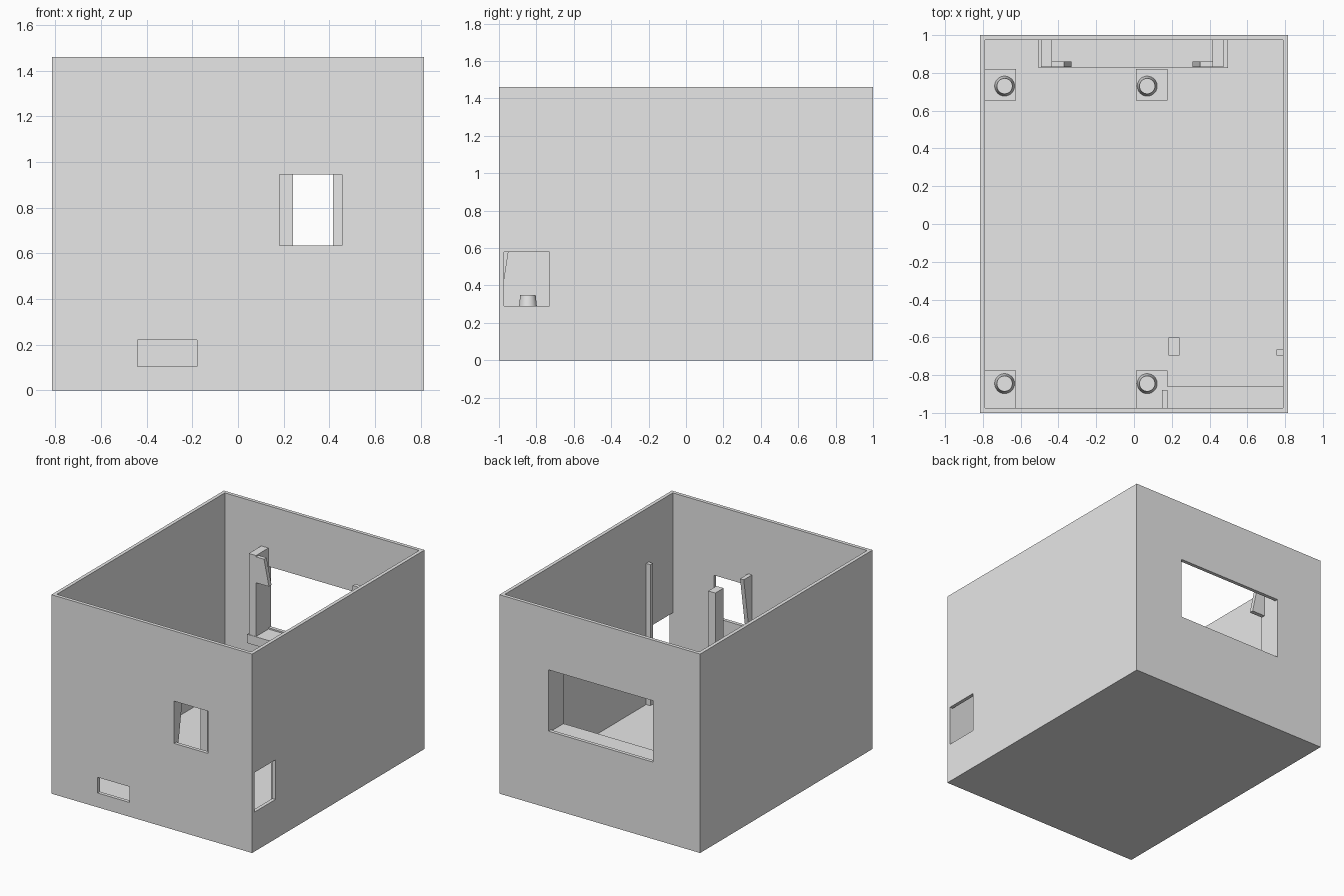
import bpy
import bmesh

cube = bpy.data.objects.get("Cube")
if cube:
    bpy.data.objects.remove(cube, do_unlink=True)

grey = bpy.data.materials.new("plain_grey")
grey.use_nodes = True
grey.diffuse_color = (0.8, 0.8, 0.8, 1)
grey.node_tree.nodes["Principled BSDF"].inputs["Base Color"].default_value = (0.8, 0.8, 0.8, 1)

HX, HY, HEIGHT = 0.815, 1.0, 1.46   # outer half sizes and height
WALL, FLOOR = 0.026, 0.025
IX, IY = HX - WALL, HY - WALL       # inner half sizes
PAD_TOP = 0.24


def finish(name, bm):
    bmesh.ops.recalc_face_normals(bm, faces=bm.faces)
    mesh = bpy.data.meshes.new(name)
    bm.to_mesh(mesh)
    bm.free()
    mesh.materials.append(grey)
    obj = bpy.data.objects.new(name, mesh)
    bpy.context.collection.objects.link(obj)
    return obj


def box(name, xs, ys, zs):
    bm = bmesh.new()
    bmesh.ops.create_cube(bm, size=1)
    for v in bm.verts:
        v.co = [r[0] if c < 0 else r[1] for c, r in zip(v.co, (xs, ys, zs))]
    return finish(name, bm)


def prism(name, points, step):
    """Extrude a flat outline of 3D points along step."""
    bm = bmesh.new()
    face = bm.faces.new([bm.verts.new(p) for p in points])
    new = bmesh.ops.extrude_face_region(bm, geom=[face])["geom"]
    bmesh.ops.translate(bm, vec=step, verts=[g for g in new if isinstance(g, bmesh.types.BMVert)])
    return finish(name, bm)


def cut(target, xs, ys, zs):
    cutter = box("cutter", xs, ys, zs)
    cutter.hide_render = True
    mod = target.modifiers.new("opening", 'BOOLEAN')
    mod.operation, mod.solver, mod.object = 'DIFFERENCE', 'EXACT', cutter
    bpy.context.view_layer.objects.active = target
    bpy.ops.object.modifier_apply(modifier=mod.name)
    bpy.data.objects.remove(cutter, do_unlink=True)


# Open-topped case with its wall openings
case = box("case_shell", (-HX, HX), (-HY, HY), (0, HEIGHT))
cut(case, (-IX, IX), (-IY, IY), (FLOOR, HEIGHT + 0.2))
front, back, side = (-1.1, -0.93), (0.93, 1.1), (0.75, 0.9)
cut(case, (0.182, 0.455), front, (0.635, 0.945))
cut(case, (-0.44, -0.18), front, (0.105, 0.22))
cut(case, (-0.434, 0.416), back, (0.565, 1.015))
cut(case, side, (-IY, -0.73), (0.29, 0.58))

# Four board mounts, each a square pad with a tapered peg
for row, y, ys in (("back", 0.73, (0.655, 0.82)), ("front", -0.845, (-IY, -0.775))):
    for col, x, xs in (("right", -0.685, (-IX, -0.625)), ("left", 0.07, (0.01, 0.177))):
        box(f"{row}_{col}_pad", xs, ys, (FLOOR, PAD_TOP))
        bm = bmesh.new()
        bmesh.ops.create_cone(bm, cap_ends=True, segments=32, radius1=0.053,
                              radius2=0.041, depth=0.35 - PAD_TOP)
        bmesh.ops.translate(bm, vec=(x, y, (PAD_TOP + 0.35) / 2), verts=bm.verts)
        peg = finish(f"{row}_{col}_peg", bm)
        bpy.context.view_layer.objects.active = peg
        peg.select_set(True)
        bpy.ops.object.shade_smooth_by_angle()
        peg.select_set(False)

# Low ledge and upright holders at the front
box("front_ledge", (0.177, IX), (-IY, -0.86), (FLOOR, PAD_TOP))
box("holder_post", (0.182, 0.24), (-0.695, -0.6), (FLOOR, 1.03))
box("wall_post", (0.755, IX), (-0.695, -0.665), (FLOOR, 1.06))
prism("holder_fin", [(0.147, -IY, 0.42), (0.147, -0.88, 1.03), (0.147, -IY, 1.03)], (0.03, 0, 0))

# Screen bracket around the back opening: shelf, side arms and clips
box("bracket_shelf", (-0.505, 0.497), (0.827, IY), (0.49, 0.555))
for name, sign in (("right", -1), ("left", 1)):
    inner = sign * 0.425 - 0.01
    outer = inner + sign * 0.058
    box(f"{name}_bracket_arm", sorted((inner, outer)), (0.83, IY), (0.555, 1.15))
    clip = [(0, 1.14), (0.065, 1.14), (0.105, 0.95), (0, 0.95)]
    prism(f"{name}_bracket_clip", [(inner - sign * d, 0.83, z) for d, z in clip], (0, 0.03, 0))
